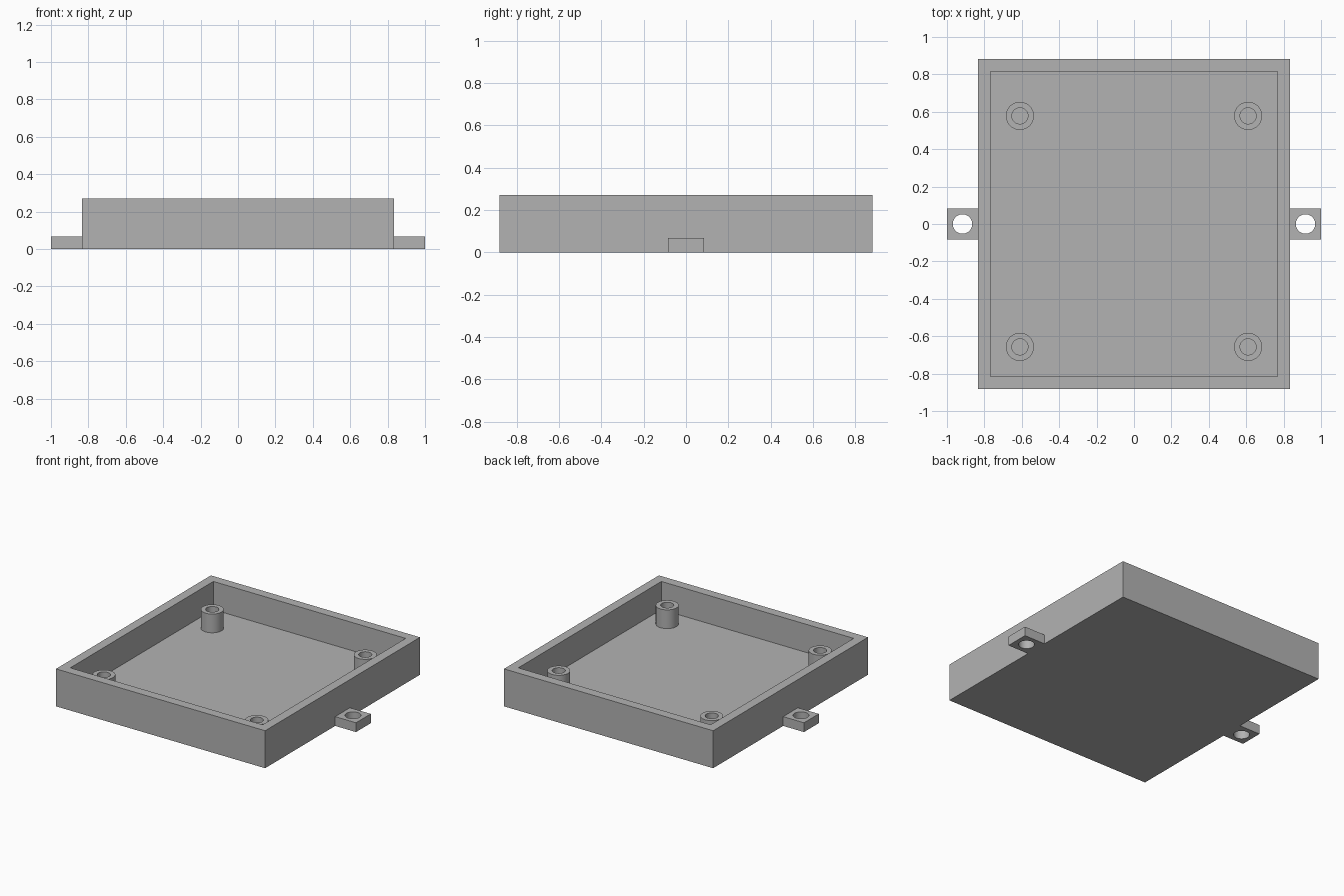
import bpy
import bmesh
import math
from mathutils import Matrix, Vector

default = bpy.data.objects.get("Cube")
if default:
    bpy.data.objects.remove(default, do_unlink=True)

# Overall dimensions
HALF_X, HALF_Y, HEIGHT = 0.834, 0.882, 0.27
WALL = FLOOR = 0.067
POST_X, POST_BACK, POST_FRONT, POST_TOP = 0.61, 0.578, -0.657, 0.202
POST_R, BORE_R = 0.075, 0.043
TAB_HALF, TAB_TOP, HOLE_X, HOLE_R = 0.084, 0.067, 0.917, 0.052
SIDES = 48

grey = bpy.data.materials.new("plain_grey")
grey.use_nodes = True
grey.diffuse_color = (0.45, 0.45, 0.45, 1)
grey.node_tree.nodes["Principled BSDF"].inputs["Base Color"].default_value = grey.diffuse_color


def add_object(name, bm):
    bmesh.ops.recalc_face_normals(bm, faces=bm.faces)
    mesh = bpy.data.meshes.new(name)
    bm.to_mesh(mesh)
    bm.free()
    mesh.materials.append(grey)
    obj = bpy.data.objects.new(name, mesh)
    bpy.context.collection.objects.link(obj)
    return obj


def select_only(obj):
    bpy.ops.object.select_all(action='DESELECT')
    obj.select_set(True)
    bpy.context.view_layer.objects.active = obj


def smooth(obj):
    select_only(obj)
    bpy.ops.object.shade_smooth_by_angle(angle=math.radians(30))


def box(low, high):
    bm = bmesh.new()
    low, high = Vector(low), Vector(high)
    matrix = Matrix.Translation((low + high) / 2) @ Matrix.Diagonal((*(high - low), 1))
    bmesh.ops.create_cube(bm, size=1, matrix=matrix)
    return bm


# Open tray: inset the top of a box, then sink it to the floor
bm = box((-HALF_X, -HALF_Y, 0), (HALF_X, HALF_Y, HEIGHT))
top = max(bm.faces, key=lambda f: f.calc_center_median().z)
bmesh.ops.inset_region(bm, faces=[top], thickness=WALL, use_even_offset=True)
sunk = bmesh.ops.extrude_discrete_faces(bm, faces=[top])["faces"][0]
for v in sunk.verts:
    v.co.z = FLOOR
add_object("tray", bm)


# Hollow screw posts: a spun tube profile
def screw_post(name, x, y):
    bm = bmesh.new()
    profile = [(POST_R, FLOOR), (POST_R, POST_TOP), (BORE_R, POST_TOP), (BORE_R, FLOOR)]
    verts = [bm.verts.new((r, 0, z)) for r, z in profile]
    edges = [bm.edges.new(pair) for pair in zip(verts, verts[1:])]
    bmesh.ops.spin(bm, geom=verts + edges, cent=(0, 0, 0), axis=(0, 0, 1),
                   angle=math.tau, steps=SIDES)
    bmesh.ops.remove_doubles(bm, verts=bm.verts, dist=0.0001)
    bmesh.ops.translate(bm, verts=bm.verts, vec=(x, y, 0))
    smooth(add_object(name, bm))


# Mounting tabs with a drilled hole
def mounting_tab(name, side):
    inner, outer = sorted((side * HALF_X, side))
    tab = add_object(name, box((inner, -TAB_HALF, 0), (outer, TAB_HALF, TAB_TOP)))
    bm = bmesh.new()
    bmesh.ops.create_cone(bm, cap_ends=True, segments=SIDES, radius1=HOLE_R, radius2=HOLE_R,
                          depth=1, matrix=Matrix.Translation((side * HOLE_X, 0, 0)))
    drill = add_object("tab_drill", bm)
    drill.hide_render = True
    cut = tab.modifiers.new("hole", 'BOOLEAN')
    cut.operation = 'DIFFERENCE'
    cut.solver = 'EXACT'
    cut.object = drill
    select_only(tab)
    bpy.ops.object.modifier_apply(modifier=cut.name)
    bpy.data.objects.remove(drill, do_unlink=True)
    smooth(tab)


for side_name, side in (("left", 1), ("right", -1)):
    screw_post("back_" + side_name + "_post", side * POST_X, POST_BACK)
    screw_post("front_" + side_name + "_post", side * POST_X, POST_FRONT)
    mounting_tab(side_name + "_mounting_tab", side)
